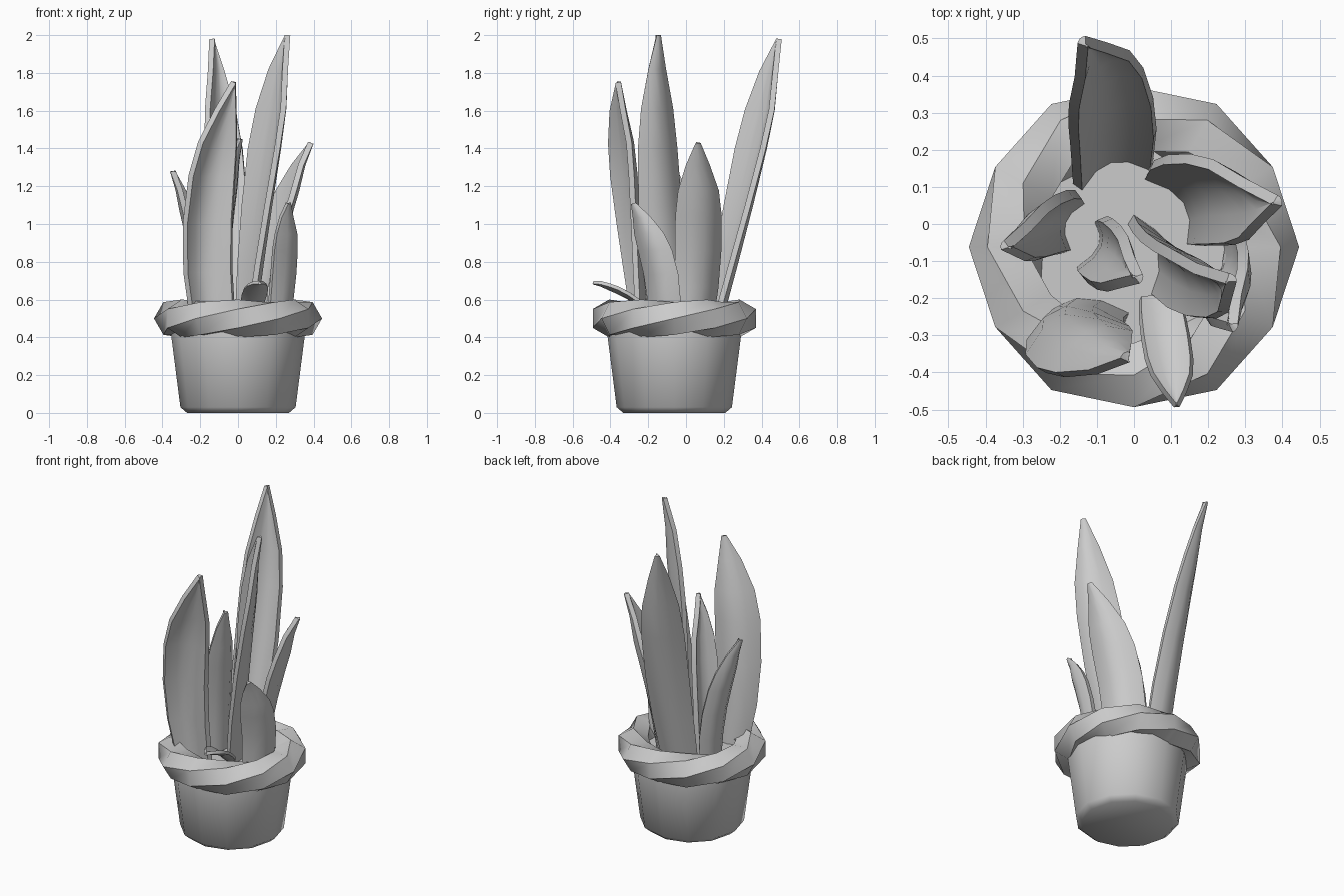
import bpy, bmesh
from math import sin, cos, pi, radians
from mathutils import Vector

if "Cube" in bpy.data.objects:
    bpy.data.objects.remove(bpy.data.objects["Cube"])

CY = -0.062          # pot axis sits slightly in front of the origin
SIDES = 12


def smooth_by_angle(ob, degrees):
    bpy.ops.object.select_all(action='DESELECT')
    bpy.context.view_layer.objects.active = ob
    ob.select_set(True)
    bpy.ops.object.shade_smooth_by_angle(angle=radians(degrees))


def make_object(name, verts, faces):
    me = bpy.data.meshes.new(name)
    me.from_pydata(verts, [], faces)
    bm = bmesh.new()
    bm.from_mesh(me)
    bmesh.ops.recalc_face_normals(bm, faces=bm.faces)
    bm.to_mesh(me)
    bm.free()
    ob = bpy.data.objects.new(name, me)
    bpy.context.collection.objects.link(ob)
    return ob


def lathe(name, profile):
    n = len(profile)
    verts, faces = [], []
    for i in range(SIDES):
        a = 2 * pi * i / SIDES
        verts += [(r * cos(a), CY + r * sin(a), z) for r, z in profile]
    for i in range(SIDES):
        j = (i + 1) % SIDES
        faces += [(i * n + k, j * n + k, j * n + k + 1, i * n + k + 1) for k in range(n - 1)]
    faces.append([i * n for i in range(SIDES)])
    faces.append([i * n + n - 1 for i in range(SIDES)])
    return make_object(name, verts, faces)


# pot body and soil surface
smooth_by_angle(lathe("pot", [(0.27, 0), (0.305, 0.03), (0.355, 0.42), (0.35, 0.48)]), 60)
lathe("soil", [(0.30, 0.47), (0.30, 0.50)])

# rim: hexagonal ring whose section makes one full twist
HEX = 6
verts, faces = [], []
for i in range(SIDES):
    a = 2 * pi * i / SIDES
    for k in range(HEX):
        p = a + 2 * pi * k / HEX
        r = 0.345 + 0.10 * cos(p)
        verts.append((r * cos(a), CY + r * sin(a), 0.50 + 0.10 * sin(p)))
for i in range(SIDES):
    j = (i + 1) % SIDES
    for k in range(HEX):
        k2 = (k + 1) % HEX
        faces.append((i * HEX + k, j * HEX + k, j * HEX + k2, i * HEX + k2))
smooth_by_angle(make_object("twisted_rim", verts, faces), 42)

# leaves: curved, tapering blades with thickness
PROFILE = [(0, .86), (.2, .96), (.4, 1), (.6, .98), (.74, .84), (.88, .46), (1, .05)]
ACROSS = [-1, -.5, 0, .5, 1]


def leaf(name, base, mid, tip, width, chord, top_chord, bulge, depth=0.25, thick=0.03):
    b, m, t = Vector(base), Vector(mid), Vector(tip)
    ctrl = 2 * m - (b + t) / 2        # path passes through mid
    c0, c1 = Vector(chord).normalized(), Vector(top_chord).normalized()
    n = Vector(bulge).normalized()
    verts, faces = [], []
    for s, w in PROFILE:
        p = b * (1 - s) ** 2 + ctrl * 2 * s * (1 - s) + t * s * s
        c = c0.lerp(c1, s).normalized()
        fade = min(1, (1 - s) * 4)
        for u in ACROSS:
            verts.append(p + c * u * w * width / 2 + n * depth * width * w * (.5 * fade - u * u))
    q = len(ACROSS)
    for i in range(len(PROFILE) - 1):
        faces += [(i * q + k, i * q + k + 1, (i + 1) * q + k + 1, (i + 1) * q + k)
                  for k in range(q - 1)]
    ob = make_object(name, verts, faces)
    mod = ob.modifiers.new("thickness", 'SOLIDIFY')
    mod.thickness, mod.offset = thick, 0
    bpy.ops.object.select_all(action='DESELECT')
    bpy.context.view_layer.objects.active = ob
    ob.select_set(True)
    bpy.ops.object.modifier_apply(modifier=mod.name)
    smooth_by_angle(ob, 40)


leaf("leaf_back", (-.06, .15, .48), (-.07, .33, 1.25), (-.135, .49, 1.98),
     .24, (.24, .07, 0), (.12, .15, 0), (-.3, 1, 0))
leaf("leaf_tallest", (.05, -.08, .48), (.14, -.14, 1.25), (.26, -.15, 2.0),
     .25, (.08, -.24, 0), (.17, -.14, 0), (1, .35, 0))
leaf("leaf_right", (.12, .05, .48), (.20, .075, .95), (.385, .06, 1.43),
     .26, (.13, -.20, 0), (.09, -.24, 0), (1, .5, 0))
leaf("leaf_front_left", (-.14, -.24, .48), (-.16, -.30, 1.13), (-.02, -.36, 1.75),
     .26, (.25, .03, 0), (.22, .16, 0), (-.4, 1, 0))
leaf("leaf_left", (-.18, 0, .48), (-.23, 0, .88), (-.345, -.06, 1.28),
     .17, (.05, .17, 0), (.05, .17, 0), (-1, .3, 0))
leaf("leaf_centre", (-.10, -.06, .48), (-.07, -.08, .97), (.01, -.145, 1.45),
     .17, (.06, .16, 0), (.06, .16, 0), (1, -.1, 0))
leaf("leaf_front_right", (.225, -.12, .48), (.26, -.15, .80), (.265, -.275, 1.11),
     .20, (.11, .17, 0), (.11, .17, 0), (1, -.4, 0))
leaf("leaf_small", (.07, -.20, .54), (.09, -.33, .635), (.115, -.49, .69),
     .125, (1, 0, 0), (1, 0, 0), (0, .2, -1), .2, .02)
